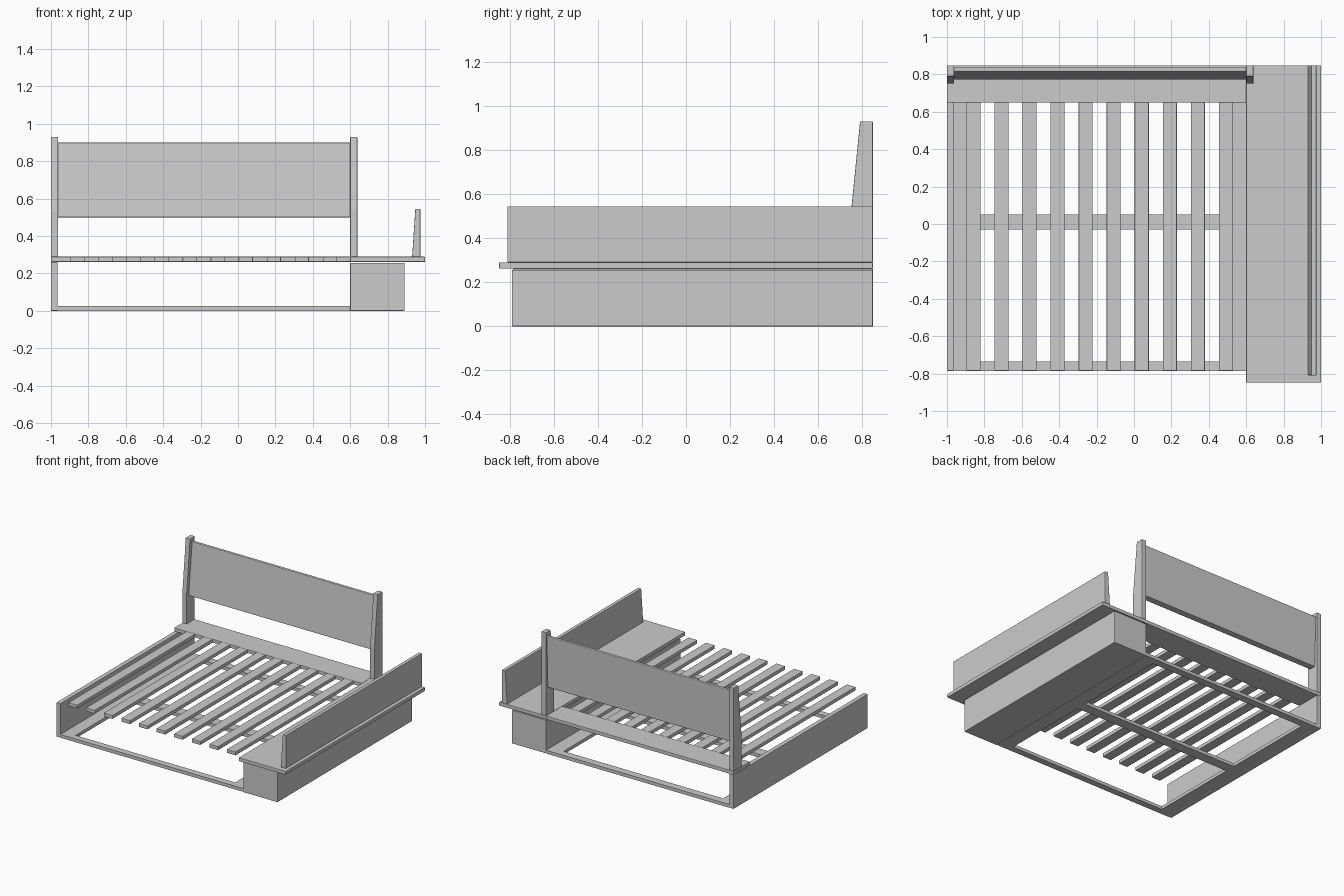
import bpy, bmesh
from mathutils import Vector

if "Cube" in bpy.data.objects:
    bpy.data.objects.remove(bpy.data.objects["Cube"])


def finish(name, bm, bevel=0.003):
    bmesh.ops.recalc_face_normals(bm, faces=bm.faces)
    me = bpy.data.meshes.new(name)
    bm.to_mesh(me)
    bm.free()
    ob = bpy.data.objects.new(name, me)
    bpy.context.collection.objects.link(ob)
    if bevel:
        m = ob.modifiers.new("soft_edges", 'BEVEL')
        m.width = bevel
        m.segments = 2
    return ob


def prism(name, pts, direction, bevel=0.003):
    """Extrude a closed outline of 3D points along a direction."""
    bm = bmesh.new()
    face = bm.faces.new([bm.verts.new(p) for p in pts])
    ext = bmesh.ops.extrude_face_region(bm, geom=[face])
    verts = [g for g in ext["geom"] if isinstance(g, bmesh.types.BMVert)]
    bmesh.ops.translate(bm, vec=Vector(direction), verts=verts)
    return finish(name, bm, bevel)


def box(name, x0, x1, y0, y1, z0, z1, bevel=0.003):
    return prism(name, [(x0, y0, z0), (x1, y0, z0), (x1, y1, z0), (x0, y1, z0)],
                 (0, 0, z1 - z0), bevel)


FRONT, BACK = -0.785, 0.848
DECK0, DECK1 = 0.262, 0.29

# Storage base on the right with its overhanging shelf
box("storage_base", 0.60, 0.89, FRONT - 0.005, BACK, 0, 0.256)
box("side_shelf", 0.60, 1.0, -0.848, BACK, DECK0, DECK1)

# Left side panel
box("left_side_panel", -1.0, -0.965, FRONT, BACK, 0, DECK0)

# Flat floor frame: two wide strips, end rails, middle rail
X0, X1 = -0.87, 0.49
box("floor_strip_left", -0.965, X0, FRONT, BACK, 0, 0.025, 0)
box("floor_strip_right", X1, 0.60, FRONT, BACK, 0, 0.025, 0)
for name, y0, y1 in (("front", FRONT, -0.735), ("middle", -0.03, 0.05),
                     ("back", 0.79, BACK)):
    box("floor_rail_" + name, X0, X1, y0, y1, 0, 0.025, 0)

# Comb shaped deck: back board and slats
box("deck_back_board", -1.0, 0.60, 0.65, BACK, DECK0, DECK1)
for i in range(10):
    x = -0.896 + 0.15 * i
    box(f"slat_{i + 1}", x, x + 0.075, FRONT, 0.65, DECK0, DECK1)

# Tapered headboard posts
post = [(0.75, DECK1), (0.75, 0.53), (0.79, 0.93), (BACK, 0.93), (BACK, DECK1)]
for name, x in (("left", -1.0), ("right", 0.60)):
    prism("headboard_post_" + name, [(x, y, z) for y, z in post], (0.038, 0, 0))

# Leaning headboard panel
panel = [(0.773, 0.50), (0.815, 0.90), (0.838, 0.90), (0.826, 0.50)]
prism("headboard_panel", [(-0.965, y, z) for y, z in panel], (1.567, 0, 0), 0.005)

# Tapered guard along the right shelf
guard = [(0.931, DECK1), (0.975, DECK1), (0.975, 0.545), (0.948, 0.545)]
prism("side_guard", [(x, -0.81, z) for x, z in guard], (0, BACK + 0.81, 0))
